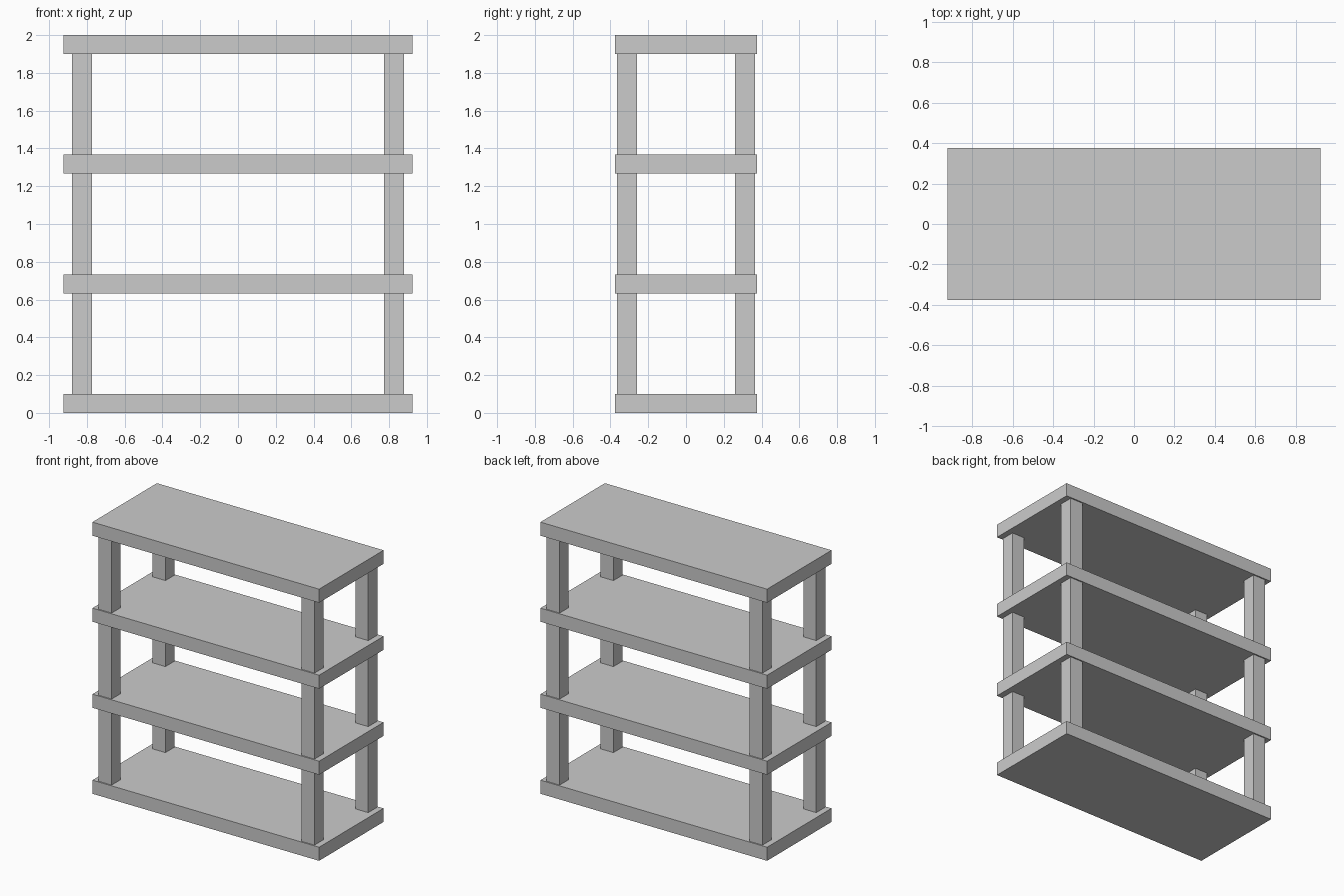
import bpy

# Remove the default cube
default = bpy.data.objects.get("Cube")
if default:
    bpy.data.objects.remove(default, do_unlink=True)

# Single plain grey
GREY = (0.60, 0.60, 0.60, 1.0)
grey = bpy.data.materials.new("plain grey")
grey.use_nodes = True
grey.diffuse_color = GREY
grey.node_tree.nodes["Principled BSDF"].inputs["Base Color"].default_value = GREY

WIDTH, DEPTH, HEIGHT = 1.846, 0.75, 2.0
BOARD = 0.10
POST = 0.105
POST_X, POST_Y = 0.826, 0.313
SHELVES = ("bottom_shelf", "lower_shelf", "upper_shelf", "top_shelf")


def box(name, size, centre):
    """Add a flat-faced box with real dimensions."""
    bpy.ops.mesh.primitive_cube_add(size=1, location=centre)
    obj = bpy.context.object
    obj.name = obj.data.name = name
    obj.scale = size
    bpy.ops.object.transform_apply(location=False, rotation=False, scale=True)
    obj.data.materials.append(grey)
    return obj


# Evenly spaced boards
step = (HEIGHT - BOARD) / (len(SHELVES) - 1)
for i, name in enumerate(SHELVES):
    box(name, (WIDTH, DEPTH, BOARD), (0, 0, BOARD / 2 + i * step))

# Corner posts, housed halfway into the end boards
for side, sx in (("left", 1), ("right", -1)):
    for end, sy in (("front", -1), ("back", 1)):
        box(f"{end}_{side}_post", (POST, POST, HEIGHT - BOARD),
            (sx * POST_X, sy * POST_Y, HEIGHT / 2))
